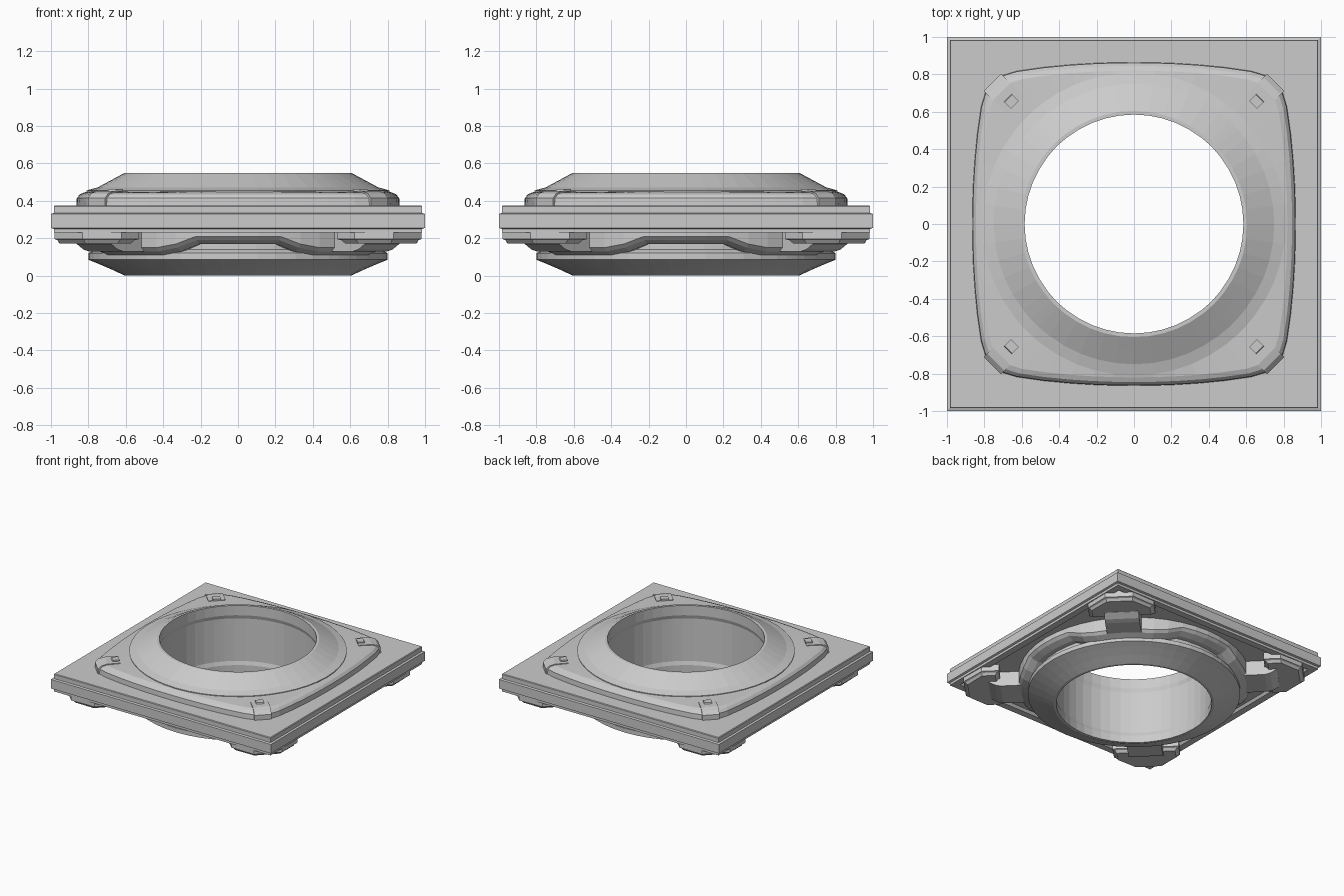
import bpy, bmesh
from math import pi, sin, cos, tan, radians
from mathutils import Matrix

if "Cube" in bpy.data.objects:
    bpy.data.objects.remove(bpy.data.objects["Cube"])

# Ring angles: even steps plus one extra near each diagonal for crisp rim corners
OCTANT = [0, 7.5, 15, 22.5, 30, 37.5, 42.4, 45]
QUARTER = OCTANT + [90 - d for d in reversed(OCTANT[1:-1])]
ANGLES = [radians(d + 90 * q) for q in range(4) for d in QUARTER]
N = len(ANGLES)


def fold(a):
    """Angle from the nearest axis, 0 to 45 degrees."""
    a = a % (pi / 2)
    return min(a, pi / 2 - a)


def circle(a):
    return 1.0


def square(a):
    return 1 / cos(fold(a))


def pillow(a):
    """Bowed square with clipped corners."""
    t = fold(a)
    side = 0.865 - 0.08 * tan(t) ** 2
    return min(side / cos(t), 1.51 / (cos(t) + sin(t))) / 0.865


def finish(name, bm):
    bmesh.ops.recalc_face_normals(bm, faces=bm.faces)
    me = bpy.data.meshes.new(name)
    bm.to_mesh(me)
    bm.free()
    ob = bpy.data.objects.new(name, me)
    bpy.context.collection.objects.link(ob)
    return ob


def ring_loft(name, loops):
    """Closed ring through loops of (shape, size, height); height may depend on angle."""
    bm = bmesh.new()
    rows = []
    for shape, r, z in loops:
        rows.append([bm.verts.new((r * shape(a) * cos(a), r * shape(a) * sin(a),
                                   z(a) if callable(z) else z)) for a in ANGLES])
    for k, row in enumerate(rows):
        nxt = rows[(k + 1) % len(rows)]
        for i in range(N):
            j = (i + 1) % N
            bm.faces.new((row[i], row[j], nxt[j], nxt[i]))
    return finish(name, bm)


def corner_solids(name, loops):
    """Capped loft of (radial, sideways, z) loops, repeated on the four diagonals."""
    for q in range(4):
        bm = bmesh.new()
        rows = [[bm.verts.new(p) for p in loop] for loop in loops]
        for a, b in zip(rows, rows[1:]):
            for i in range(len(a)):
                j = (i + 1) % len(a)
                bm.faces.new((a[i], a[j], b[j], b[i]))
        bm.faces.new(rows[0])
        bm.faces.new(rows[-1])
        bmesh.ops.rotate(bm, verts=bm.verts, matrix=Matrix.Rotation(pi / 4 + q * pi / 2, 3, 'Z'))
        finish(f"{name}_{q + 1}", bm)


def extruded(profile, width):
    return [[(r, s * width / 2, z) for r, z in profile] for s in (-1, 1)]


def foot_outline(z, inset):
    half = [(1.0 + inset, 0.25 - inset), (1.13, 0.25 - inset), (1.28 - inset, 0.106 - inset / 3)]
    return [(r, s, z) for r, s in half] + [(r, -s, z) for r, s in reversed(half)]


# Square plate with stepped edges and a shallow recess underneath
ring_loft("square_plate", [
    (circle, 0.70, 0.375), (square, 0.98, 0.375), (square, 0.985, 0.37),
    (square, 0.985, 0.335), (square, 1.0, 0.33), (square, 1.0, 0.255),
    (square, 0.985, 0.25), (square, 0.985, 0.23), (square, 0.93, 0.23),
    (square, 0.915, 0.25), (circle, 0.70, 0.25)])

# Central ring: domed shoulders above and below a round bore
ring_loft("central_ring", [
    (circle, 0.585, 0.55), (circle, 0.605, 0.55), (circle, 0.67, 0.515),
    (circle, 0.75, 0.472), (circle, 0.81, 0.455), (circle, 0.81, 0.43),
    (circle, 0.76, 0.40), (circle, 0.76, 0.14), (circle, 0.80, 0.12),
    (circle, 0.80, 0.085), (circle, 0.75, 0.065), (circle, 0.68, 0.035),
    (circle, 0.605, 0.0), (circle, 0.585, 0.0), (circle, 0.585, 0.06),
    (circle, 0.595, 0.09), (circle, 0.595, 0.44), (circle, 0.585, 0.47)])

# Rounded-square raised rim on top
ring_loft("top_rim", [
    (circle, 0.74, 0.37), (pillow, 0.865, 0.37), (pillow, 0.862, 0.415),
    (pillow, 0.845, 0.435), (pillow, 0.82, 0.445), (circle, 0.80, 0.45), (circle, 0.74, 0.45)])


# Underside collar, dropping low at the diagonals
def collar_height(a):
    t = fold(a)
    return 0.19 - 0.06 * min(1, max(0, (t - radians(15)) / radians(11)))


ring_loft("lower_collar", [
    (circle, 0.75, 0.26), (circle, 0.87, 0.26), (circle, 0.87, lambda a: collar_height(a) + 0.02),
    (circle, 0.85, collar_height), (circle, 0.80, lambda a: collar_height(a) - 0.02),
    (circle, 0.75, lambda a: collar_height(a) - 0.02)])

# Corner arms reaching from the collar
corner_solids("corner_arm", extruded([
    (0.78, 0.26), (0.78, 0.13), (1.0, 0.13), (1.04, 0.14), (1.09, 0.17), (1.09, 0.26)], 0.26))

# Wide stepped feet fitted into the plate corners
corner_solids("corner_foot", [foot_outline(0.26, 0.0), foot_outline(0.195, 0.0),
                              foot_outline(0.19, 0.015), foot_outline(0.172, 0.03)])

# Corner clips on the top rim
corner_solids("top_clip", extruded([
    (0.90, 0.38), (0.90, 0.452), (1.0, 0.452), (1.045, 0.44), (1.07, 0.415), (1.07, 0.37)], 0.13))
corner_solids("clip_stud", extruded([
    (0.90, 0.44), (0.90, 0.462), (0.95, 0.462), (0.96, 0.44)], 0.06))
